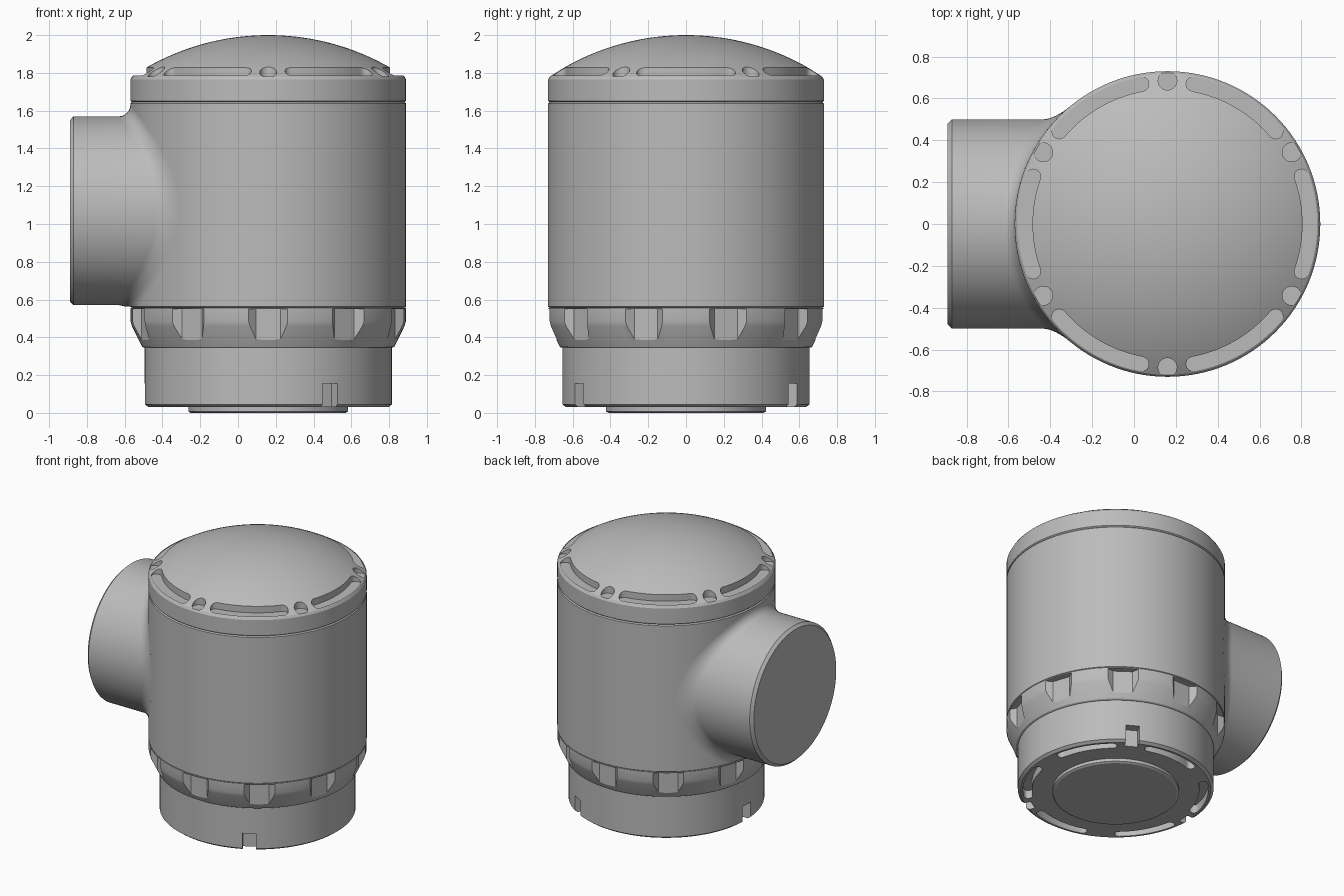
import bpy, bmesh, math
from mathutils import Matrix, Vector

if "Cube" in bpy.data.objects:
    bpy.data.objects.remove(bpy.data.objects["Cube"], do_unlink=True)

CX = 0.16      # housing axis
R = 0.73       # housing radius
SEG = 128

grey = bpy.data.materials.new("plain grey")
grey.use_nodes = True
grey.diffuse_color = (0.5, 0.5, 0.5, 1)
grey.node_tree.nodes["Principled BSDF"].inputs["Base Color"].default_value = (0.5, 0.5, 0.5, 1)


def add_loft(bm, rings):
    """Skin a stack of closed rings and cap both ends."""
    rows = [[bm.verts.new(p) for p in ring] for ring in rings]
    n = len(rows[0])
    for a, b in zip(rows, rows[1:]):
        for i in range(n):
            j = (i + 1) % n
            bm.faces.new((a[i], a[j], b[j], b[i]))
    bm.faces.new(rows[0])
    bm.faces.new(rows[-1])


def make(name, bm):
    bmesh.ops.recalc_face_normals(bm, faces=bm.faces)
    mesh = bpy.data.meshes.new(name)
    bm.to_mesh(mesh)
    bm.free()
    mesh.materials.append(grey)
    obj = bpy.data.objects.new(name, mesh)
    bpy.context.collection.objects.link(obj)
    return obj


def polar(r, a, z):
    return Vector((CX + r * math.cos(a), r * math.sin(a), z))


def lathe(name, profile):
    bm = bmesh.new()
    turn = [2 * math.pi * i / SEG for i in range(SEG)]
    add_loft(bm, [[polar(r, a, z) for a in turn] for r, z in profile])
    return make(name, bm)


def add_prism(bm, outline, z0, z1):
    add_loft(bm, [[(p[0], p[1], z) for p in outline] for z in (z0, z1)])


def slot_outline(angle, r_in, r_out, half_span):
    """Curved slot with round ends."""
    mid, w = (r_in + r_out) / 2, (r_out - r_in) / 2
    pts = []
    steps = 16
    for r, side in ((r_out, 1), (r_in, -1)):
        for i in range(steps + 1):
            a = angle + side * half_span * (2 * i / steps - 1)
            pts.append(polar(r, a, 0))
        end = angle + side * half_span
        c = polar(mid, end, 0)
        for i in range(1, 8):
            t = end + side * math.pi * i / 8 + (0 if side > 0 else math.pi)
            # sweep the cap outward along the slot
            t = end + math.pi * i / 8 + (0 if side > 0 else math.pi)
            pts.append(c + Vector((math.cos(t), math.sin(t), 0)) * w)
    return pts


def facing_outline(angle, pairs):
    """Symmetric outline from (distance, half width) pairs, turned to an angle."""
    pts = [Vector((d, w, 0)) for d, w in pairs] + [Vector((d, -w, 0)) for d, w in reversed(pairs)]
    rot = Matrix.Rotation(angle, 3, 'Z')
    return [rot @ p + Vector((CX, 0, 0)) for p in pts]


def cut(obj, bm):
    cutter = make("cutter", bm)
    cutter.hide_render = True
    mod = obj.modifiers.new("cut", 'BOOLEAN')
    mod.operation = 'DIFFERENCE'
    mod.solver = 'EXACT'
    mod.object = cutter
    bpy.context.view_layer.objects.active = obj
    bpy.ops.object.modifier_apply(modifier=mod.name)
    bpy.data.objects.remove(cutter, do_unlink=True)


def sixths(offset):
    return [math.radians(offset + 60 * k) for k in range(6)]


# Domed cap with curved slots and round pockets
sag = 0.225
ball = (R * R + sag * sag) / (2 * sag)
dome = [(r, 2 - ball + math.sqrt(ball * ball - r * r))
        for r in [0.02 + 0.7 * i / 24 for i in range(25)]]
cap = lathe("domed_cap", [(0.722, 1.645), (R, 1.652), (R, 1.765)] + dome[::-1])
bm = bmesh.new()
for a in sixths(0):
    add_prism(bm, slot_outline(a, 0.645, 0.715, math.radians(19.5)), 1.78, 2.1)
for a in sixths(30):
    c = polar(0.685, a, 0)
    ring = [math.radians(15 * i) for i in range(24)]
    add_prism(bm, [c + Vector((math.cos(t), math.sin(t), 0)) * 0.045 for t in ring], 1.78, 2.1)
cut(cap, bm)

# Main housing
body = lathe("main_housing", [(0.72, 0.555), (R, 0.562), (R, 1.638), (0.722, 1.645)])

# Tapered grip collar with ten recesses
collar = lathe("grip_collar", [(0.66, 0.345), (0.668, 0.35), (0.722, 0.46), (0.729, 0.485), (0.729, 0.556)])
bm = bmesh.new()
for k in range(10):
    a = math.radians(18 + 36 * k)
    add_prism(bm, facing_outline(a, [(0.685, 0.065), (0.725, 0.107), (0.8, 0.12)]), 0.3, 0.55)
cut(collar, bm)

# Base with underside slots and three side notches
base = lathe("base", [(0.635, 0.03), (0.655, 0.045), (0.655, 0.35)])
bm = bmesh.new()
for a in sixths(30):
    add_prism(bm, slot_outline(a, 0.56, 0.62, math.radians(18)), -0.1, 0.09)
for deg in (60, 180, 300):
    add_prism(bm, facing_outline(math.radians(deg), [(0.59, 0.045), (0.75, 0.045)]), -0.1, 0.155)
cut(base, bm)

# Raised disc under the base
disc = lathe("bottom_disc", [(0.41, 0.0), (0.423, 0.008), (0.423, 0.04)])

# Side pipe with a fillet where it meets the housing
PIPE_R, PIPE_Z, FILLET = 0.5, 1.07, 0.06


def pipe_ring(rho, x=None, back=0.0):
    pts = []
    for i in range(SEG):
        t = 2 * math.pi * i / SEG
        y = rho * math.cos(t)
        z = max(PIPE_Z + rho * math.sin(t), 0.562)
        px = x if x is not None else CX - math.sqrt(R * R - y * y) - back
        pts.append((px, y, z))
    return pts


rings = [pipe_ring(0.48, x=-0.89), pipe_ring(PIPE_R, x=-0.87)]
for i in range(9):
    a = math.pi / 2 * i / 8
    rings.append(pipe_ring(PIPE_R + FILLET * (1 - math.cos(a)), back=FILLET * (1 - math.sin(a))))
rings.append(pipe_ring(PIPE_R, back=-0.05))
bm = bmesh.new()
add_loft(bm, rings)
pipe = make("side_pipe", bm)

# Smooth shading with sharp creases
for obj in (cap, body, collar, base, disc, pipe):
    bpy.ops.object.select_all(action='DESELECT')
    obj.select_set(True)
    bpy.context.view_layer.objects.active = obj
    bpy.ops.object.shade_smooth_by_angle(angle=math.radians(25))
